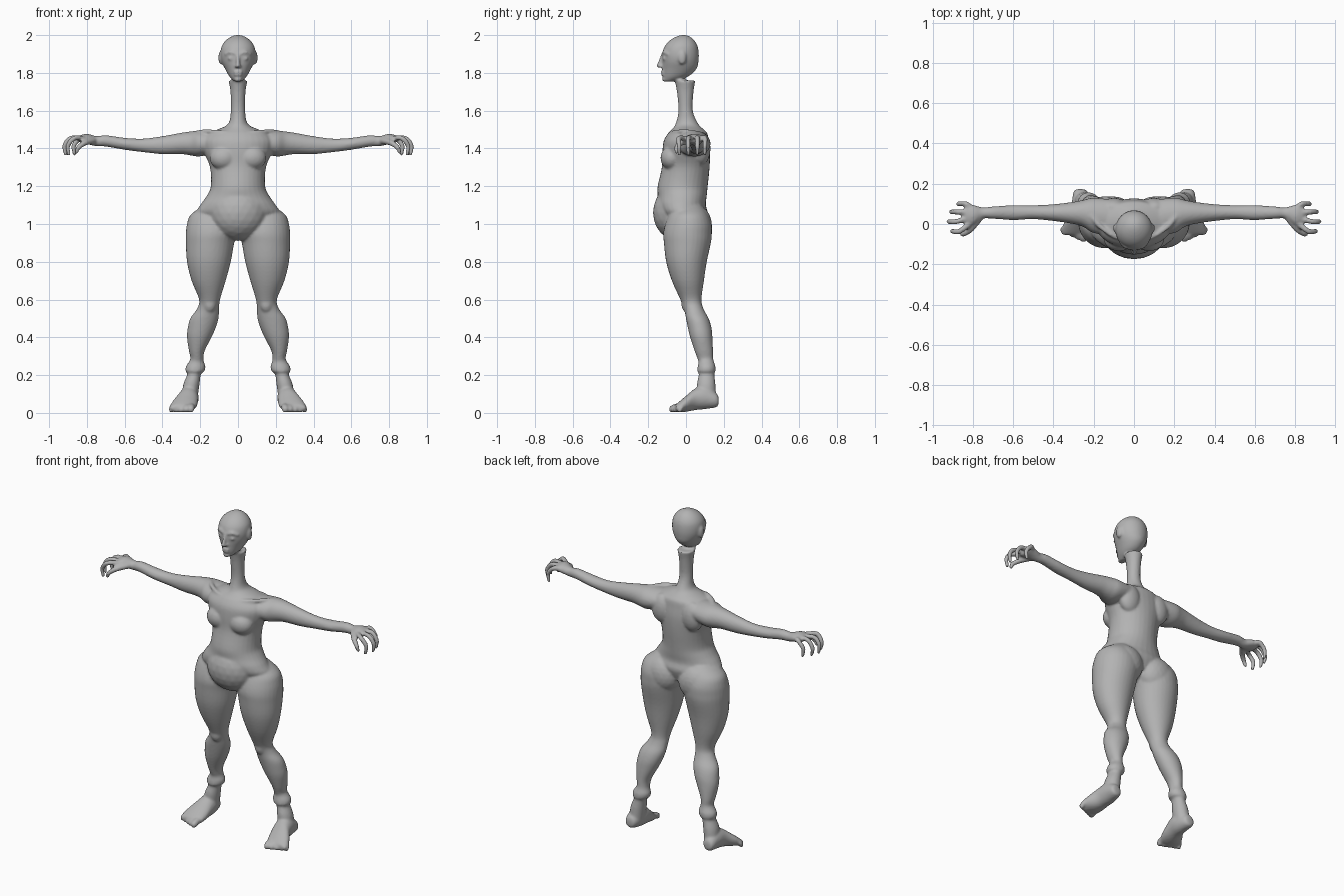
import bpy, bmesh, math
from mathutils import Vector, Matrix

if "Cube" in bpy.data.objects:
    bpy.data.objects.remove(bpy.data.objects["Cube"], do_unlink=True)

UNIT = 0.01          # all part sizes below are in hundredths
SIDES = 32
bm = bmesh.new()


def spline(rows, steps):
    """Catmull-Rom resampling of a list of equal-length tuples."""
    rows = [Vector(r) for r in rows]
    out = []
    for i in range(len(rows) - 1):
        a, b = rows[max(i - 1, 0)], rows[i]
        c, d = rows[i + 1], rows[min(i + 2, len(rows) - 1)]
        for k in range(steps):
            t = k / steps
            out.append(b + (c - a) * (t / 2)
                       + (a * 2 - b * 5 + c * 4 - d) * (t * t / 2)
                       + (b * 3 - a - c * 3 + d) * (t ** 3 / 2))
    out.append(rows[-1])
    return out


def place(axis, t, u, v, side):
    """Point at t on the loft axis, with u and v on the other two axes."""
    x, y, z = {"x": (t, u, v), "y": (u, t, v), "z": (u, v, t)}[axis]
    return Vector((x * side, y, z)) * UNIT


def loft(axis, rows, side=1, steps=4):
    """Closed elliptical tube; each row is position, u min, u max, v min, v max."""
    rings = []
    for t, u0, u1, v0, v1 in spline(rows, steps):
        ring = []
        for k in range(SIDES):
            a = math.tau * k / SIDES
            u = (u0 + u1) / 2 + (u1 - u0) / 2 * math.cos(a)
            v = (v0 + v1) / 2 + (v1 - v0) / 2 * math.sin(a)
            ring.append(bm.verts.new(place(axis, t, u, v, side)))
        rings.append(ring)
    for lower, upper in zip(rings, rings[1:]):
        for k in range(SIDES):
            n = (k + 1) % SIDES
            bm.faces.new((lower[k], lower[n], upper[n], upper[k]))
    bm.faces.new(rings[0])
    bm.faces.new(rings[-1])


def blob(centre, radii, side=1):
    """Ellipsoid."""
    x, y, z = centre
    matrix = (Matrix.Translation(Vector((x * side, y, z)) * UNIT)
              @ Matrix.Diagonal((*(Vector(radii) * UNIT), 1)))
    bmesh.ops.create_icosphere(bm, subdivisions=3, radius=1, matrix=matrix)


def strand(path, side=1, steps=5):
    """Soft rope of overlapping balls; each point is x, y, z, radius."""
    for x, y, z, r in spline(path, steps):
        blob((x, y, z), (r, r, r), side)


def centred(rows):
    """Expand position, half width, front, back into a symmetric loft row."""
    return [(z, -w, w, y0, y1) for z, w, y0, y1 in rows]


# Torso and long neck
loft("z", centred([
    (98, 14, -8, 9), (105, 22, -13, 11.5), (110, 20, -15, 10.5),
    (115, 16.5, -15, 11), (120, 14.4, -15, 11.5), (130, 14.8, -12.8, 12.5),
    (138, 18, -12.5, 12.7), (144, 19, -11.8, 12), (148, 16, -9.5, 11.3),
    (150, 11, -7.5, 9.5), (153, 5.2, -5.5, 6.5), (160, 3.8, -4, 3.6),
    (170, 4, -4.8, 4), (176, 5, -6, 5)]))
# Rounded belly
blob((0, -4, 106), (16, 13.5, 15))

# Head, from chin to crown
loft("z", centred([
    (175.5, 2, -11.5, -7), (178, 4.5, -12.2, 1), (182, 6.8, -12.4, 5.5),
    (186, 8.7, -12.6, 6.6), (190, 9.3, -12.6, 6.8), (194, 8.7, -11.3, 6.2),
    (197, 6.7, -8.8, 4.6), (199, 4, -5.6, 2.4), (200, 1.5, -2.6, 0)]))
# Nose, lips and chin
strand([(0, -12.3, 190, 0.8), (0, -13.6, 186.5, 0.9), (0, -14.4, 183.8, 1.2)])
for height in (180.6, 179):
    blob((0, -12.2, height), (2.4, 1.1, 0.7))
blob((0, -11.2, 176.6), (2, 1.5, 1.4))

for side in (1, -1):
    # Brow, eyelid, nostril and ear
    strand([(1.2, -12.1, 190, 0.8), (3.8, -11.6, 191, 0.9),
            (6.5, -9.8, 190, 0.7)], side)
    blob((3.7, -11.3, 187.6), (1.7, 1.2, 0.9), side)
    blob((1.1, -13, 183.4), (0.9, 1.2, 0.8), side)
    blob((9.2, -2, 188), (1.2, 2.1, 3.6), side)

    # Chest muscle, collarbone and shoulder blade
    blob((7.5, -7.5, 135), (7.5, 6, 6.5), side)
    strand([(3, -7.5, 148, 1.1), (10, -6, 148.8, 1.1),
            (17, -1, 149, 1.3), (21, 4, 148.6, 1.2)], side)
    blob((10, 8, 140), (7, 5, 9), side)

    # Arm from shoulder to palm
    loft("x", [
        (10, -6, 12, 138, 149), (20, -4.5, 13, 135.8, 149.4),
        (25, -1.5, 12, 136.3, 149), (30, 0, 11, 137, 148.3),
        (40, 1.5, 9.8, 137, 146.5), (50, 2.4, 9.3, 138, 145.2),
        (60, 2, 9.3, 139.3, 145.6), (70, 2.6, 8.7, 141, 147),
        (75, 2.6, 8.2, 141.2, 146.5), (80, -0.5, 9.5, 142.3, 147.8),
        (84, 0, 9, 143, 146.8)], side)
    # Curled fingers, fanning out from the knuckles
    for root, tip, reach in ((0.8, -3.6, 90.5), (3.2, 1.2, 92.3),
                             (5.8, 6, 91), (8, 10, 87.5)):
        strand([(81, root, 145, 1.6), (reach - 4, tip, 145.5, 1.4),
                (reach - 0.5, tip, 141.5, 1.3), (reach - 1, tip, 137, 1)], side)
    # Thumb
    strand([(77, 2.5, 144, 1.8), (81, -2.5, 143, 1.6),
            (84.5, -5, 140.5, 1.3), (85.5, -5, 138, 1)], side)

    # Leg from hip to ankle, with skin folds above the foot
    loft("z", [
        (110, 5, 18, -6, 8), (105, 2, 25, -9, 11.5),
        (100, 0.6, 27, -11, 13.5), (95, 0.6, 27.6, -12, 13.7),
        (90, 2, 27.6, -11.7, 13.2), (80, 3.8, 27, -10.5, 11),
        (70, 6.5, 24.6, -7.5, 9.5), (60, 9.5, 20.6, -3, 8.2),
        (55, 10, 21.8, -1, 9.3), (50, 10.3, 25.3, 0, 12),
        (45, 11.8, 26.6, 1, 13.5), (40, 14, 27, 2.2, 14),
        (33, 17.6, 26, 4.5, 14.3), (29, 18.3, 25.2, 6, 14.4),
        (27, 18, 26, 6.6, 14.8), (24.5, 17.2, 27.6, 6.2, 15.6),
        (22, 17.8, 27.8, 6, 15.6), (20.5, 19.6, 26.8, 6.8, 15),
        (15, 20.4, 29, 5.8, 15.6), (7, 21.5, 30, 6, 16)], side)
    # Buttock and kneecap
    blob((11, 5.5, 99), (11, 8.3, 11), side)
    blob((15, 0.5, 58), (3.5, 3, 5), side)

    # Foot from heel to ball
    loft("y", [
        (17.3, 25, 28.5, 4.5, 8), (16, 23, 30, 3, 10.5),
        (10, 21, 31, 2, 14), (5, 21, 32, 1.5, 13),
        (0, 21.5, 35, 0.6, 9), (-4, 22.6, 36, 0.4, 5.6),
        (-5.5, 24, 35.5, 0.8, 4)], side)
    # Toes, shrinking towards the outside
    for i in range(5):
        r = 1.9 - 0.17 * i
        x = 24.5 + 2.6 * i
        strand([(x, -2, 3.2, r), (x + 0.3, -5.5 + i * 0.8, 3, r),
                (x + 0.5, -7.2 + i, r + 0.1, r)], side)

bmesh.ops.recalc_face_normals(bm, faces=bm.faces)
mesh = bpy.data.meshes.new("body")
bm.to_mesh(mesh)
bm.free()
body = bpy.data.objects.new("body", mesh)
bpy.context.collection.objects.link(body)

# Plain grey clay
clay = bpy.data.materials.new("grey_clay")
clay.use_nodes = True
clay.diffuse_color = (0.45, 0.45, 0.45, 1)
clay.node_tree.nodes["Principled BSDF"].inputs["Base Color"].default_value = clay.diffuse_color
mesh.materials.append(clay)
mesh.polygons.foreach_set("use_smooth", [True] * len(mesh.polygons))

# Fuse all parts into one skin and soften the joins
fuse = body.modifiers.new("fuse", "REMESH")
fuse.mode = "VOXEL"
fuse.voxel_size = 0.007
fuse.use_smooth_shade = True
soften = body.modifiers.new("soften", "SMOOTH")
soften.factor = 0.5
soften.iterations = 5
